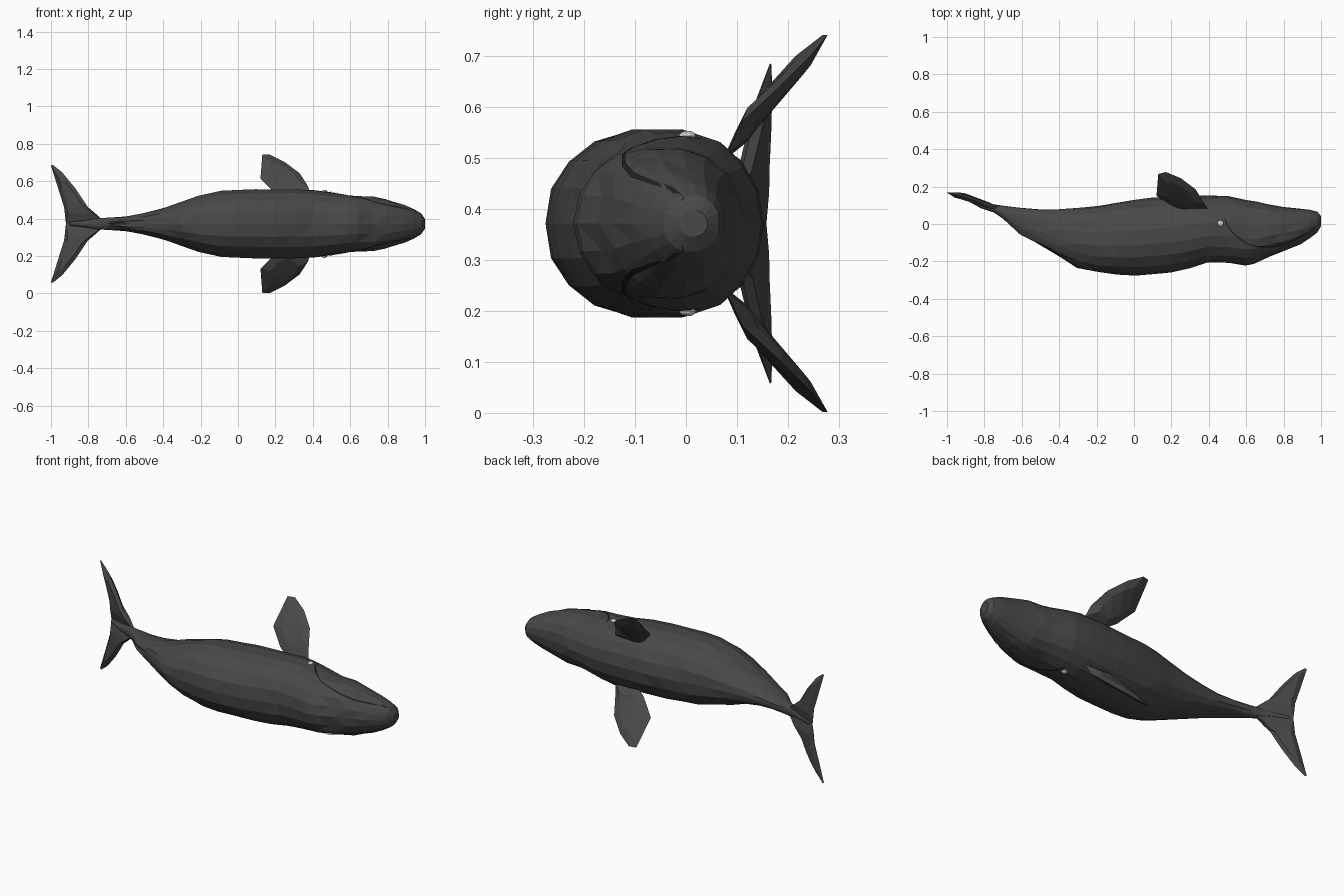
import bpy, bmesh, math, random
from mathutils import Vector

if "Cube" in bpy.data.objects:
    bpy.data.objects.remove(bpy.data.objects["Cube"])

random.seed(4)
ZC = 0.372


def mat(name, c):
    m = bpy.data.materials.new(name)
    m.diffuse_color = (*c, 1)
    m.use_nodes = True
    m.node_tree.nodes["Principled BSDF"].inputs["Base Color"].default_value = m.diffuse_color
    return m


GREY = mat("dark grey skin", (0.065, 0.065, 0.065))
BLACK = mat("black mouth line", (0.015, 0.015, 0.015))
WHITE = mat("pale eye", (0.6, 0.6, 0.6))


def finish(name, bm, material):
    bmesh.ops.recalc_face_normals(bm, faces=bm.faces)
    me = bpy.data.meshes.new(name)
    bm.to_mesh(me)
    bm.free()
    me.materials.append(material)
    ob = bpy.data.objects.new(name, me)
    bpy.context.collection.objects.link(ob)
    return ob


# Body stations: x, lowest y, highest y, half width in z
ST = [(-0.90, .130, .155, .010), (-0.82, .085, .128, .018), (-0.75, .062, .105, .030),
      (-0.70, .028, .098, .033), (-0.60, -.060, .088, .040), (-0.50, -.122, .080, .057),
      (-0.40, -.182, .080, .083), (-0.30, -.235, .088, .120), (-0.20, -.260, .100, .155),
      (-0.10, -.272, .117, .180), (0.00, -.278, .130, .186), (0.10, -.272, .142, .188),
      (0.20, -.260, .148, .188), (0.30, -.237, .152, .190), (0.40, -.207, .154, .183),
      (0.50, -.210, .150, .170), (0.60, -.222, .132, .154), (0.65, -.214, .120, .151),
      (0.72, -.175, .106, .149), (0.80, -.148, .092, .134), (0.88, -.110, .082, .104),
      (0.94, -.076, .076, .080), (0.98, -.045, .066, .056), (1.00, -.012, .042, .026)]
POW = 2.15


def section(x):
    for a, b in zip(ST, ST[1:]):
        if x <= b[0]:
            t = (x - a[0]) / (b[0] - a[0])
            return [p + (q - p) * t for p, q in zip(a, b)][1:]
    return ST[-1][1:]


def side(x, y):
    """Half width of the body surface at x, y."""
    lo, hi, w = section(x)
    u = min(1, abs((y - (lo + hi) / 2) / ((hi - lo) / 2)))
    return w * (1 - u ** POW) ** (1 / POW)


# Faceted body, lofted through the stations
N = 18
bm = bmesh.new()
rings = []
for i, (x, lo, hi, w) in enumerate(ST):
    ring = []
    half = {}
    for k in range(N):
        a = 2 * math.pi * k / N
        c, s = math.cos(a), math.sin(a)
        key = min(k, N - k)
        if key not in half:
            half[key] = (random.uniform(-.012, .012), random.uniform(.98, 1.0))
        dx, r = half[key] if 3 < i < len(ST) - 3 else (0, 1)
        y = (lo + hi) / 2 + math.copysign(abs(c) ** (2 / POW), c) * (hi - lo) / 2 * r
        z = math.copysign(abs(s) ** (2 / POW), s) * w * r
        ring.append(bm.verts.new((x + dx, y, ZC + z)))
    rings.append(ring)
for a, b in zip(rings, rings[1:]):
    for k in range(N):
        bm.faces.new((a[k], a[(k + 1) % N], b[(k + 1) % N], b[k]))
bm.faces.new(rings[0])
bm.faces.new(rings[-1])
bmesh.ops.triangulate(bm, faces=bm.faces)
finish("body", bm, GREY)


# Fin: sharp rim with a thicker raised inner outline on both faces
def fin(name, outline, thick, sgn):
    pts = [Vector((x, y, ZC + sgn * z)) for x, y, z in outline]
    n = len(pts)
    mid = sum(pts, Vector()) / n
    nor = Vector()
    for i in range(n):
        nor += (pts[i] - mid).cross(pts[(i + 1) % n] - mid)
    nor.normalize()
    bm = bmesh.new()
    rim = [bm.verts.new(p) for p in pts]
    for d in (1, -1):
        inner = [bm.verts.new(mid.lerp(p, 0.6) + nor * d * thick / 2) for p in pts]
        for i in range(n):
            j = (i + 1) % n
            bm.faces.new((rim[i], rim[j], inner[j], inner[i]))
        bm.faces.new(inner)
    bmesh.ops.triangulate(bm, faces=bm.faces)
    finish(name, bm, GREY)


FLIPPER = [(.395, .08, .135), (.375, .11, .20), (.33, .185, .27), (.25, .245, .33),
           (.17, .278, .37), (.13, .268, .37), (.12, .15, .24), (.20, .10, .16), (.27, .07, .12)]
FLUKE = [(-.70, .075, 0), (-.74, .085, .03), (-.80, .105, .085), (-.87, .130, .19),
         (-.94, .152, .275), (-.99, .165, .315), (-1.0, .168, .312), (-.965, .165, .20),
         (-.93, .160, .09), (-.92, .158, 0)]
# Mouth line: x, y on the flank, arching from the eye to the snout tip
MOUTH = [(.485, .03), (.50, -.01), (.54, -.06), (.60, -.105), (.66, -.122), (.74, -.122),
         (.82, -.105), (.89, -.07), (.95, -.03), (.985, -.005)]


def ribbon(name, path, width, off, material, sgn):
    bm = bmesh.new()
    rows = []
    for i, (x, y) in enumerate(path):
        p, q = path[max(i - 1, 0)], path[min(i + 1, len(path) - 1)]
        t = Vector((q[0] - p[0], q[1] - p[1])).normalized() * width / 2
        rows.append([bm.verts.new((x + k * t.y, y - k * t.x,
                                   ZC + sgn * (side(x + k * t.y, y - k * t.x) + off)))
                     for k in (-1, 1)])
    for a, b in zip(rows, rows[1:]):
        bm.faces.new((a[0], a[1], b[1], b[0]))
    finish(name, bm, material)


for tag, s in (("left", 1), ("right", -1)):
    fin("flipper_" + tag, FLIPPER, 0.03, s)
    fin("fluke_" + tag, FLUKE, 0.03, s)
    ribbon("mouth_line_" + tag, MOUTH, 0.007, 0.002, BLACK, s)
    # Eye: small flattened ball
    bm = bmesh.new()
    bmesh.ops.create_uvsphere(bm, u_segments=10, v_segments=6, radius=0.017)
    for v in bm.verts:
        v.co.z *= 0.6
        v.co += Vector((.462, .003, ZC + s * (side(.462, .003) - .001)))
    finish("eye_" + tag, bm, WHITE)
